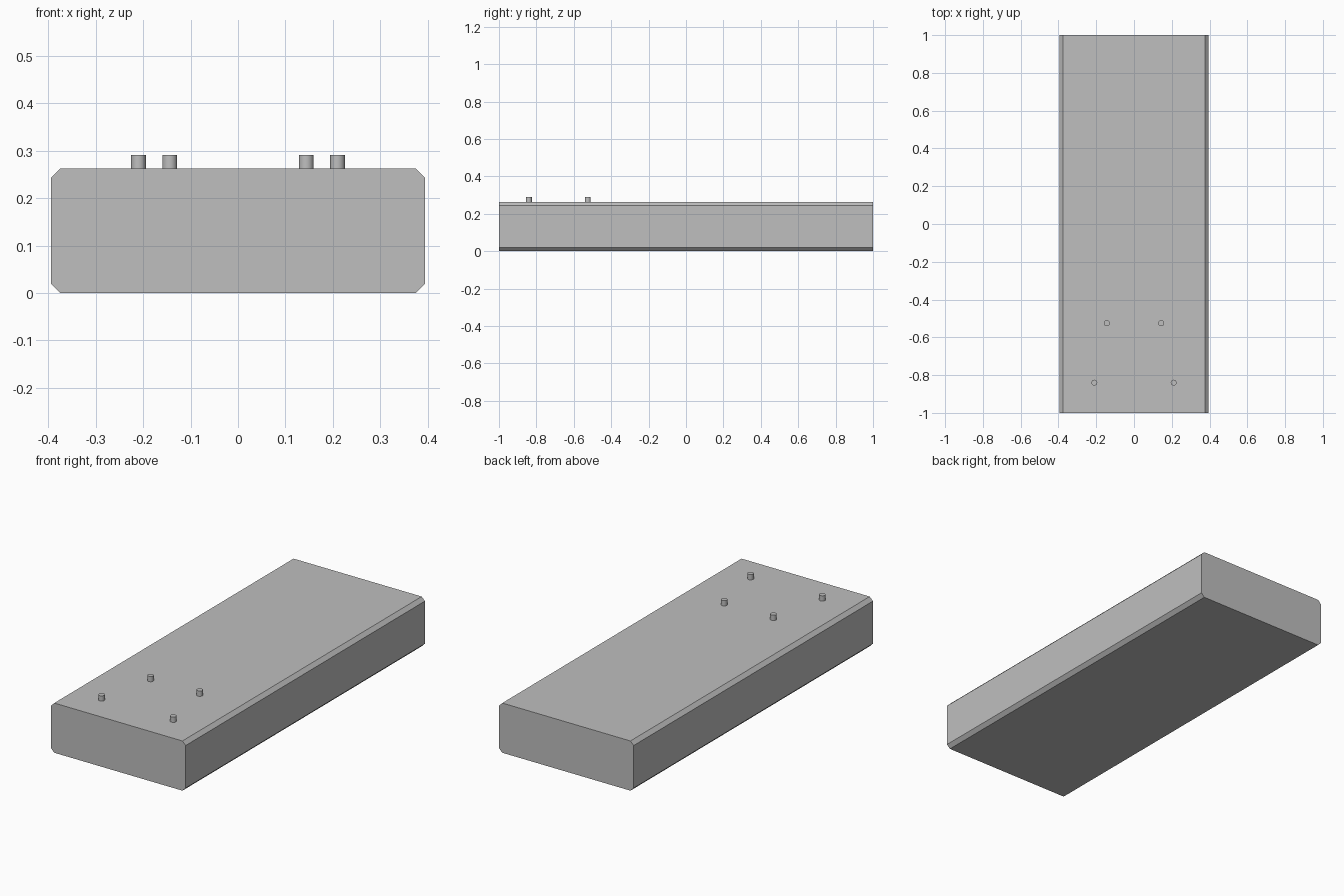
import bpy
import bmesh

old = bpy.data.objects.get("Cube")
if old:
    bpy.data.objects.remove(old, do_unlink=True)

HALF_WIDTH, HALF_LENGTH, HEIGHT, CHAMFER = 0.394, 1.0, 0.263, 0.019
PIN_RADIUS, PIN_TOP = 0.0155, 0.291

grey = bpy.data.materials.new("plain grey")
grey.use_nodes = True
colour = (0.52, 0.52, 0.52, 1)
grey.diffuse_color = colour
grey.node_tree.nodes["Principled BSDF"].inputs["Base Color"].default_value = colour


def add_block():
    """Long slab with its four lengthwise edges chamfered."""
    bm = bmesh.new()
    bmesh.ops.create_cube(bm, size=1)
    bmesh.ops.scale(bm, vec=(2 * HALF_WIDTH, 2 * HALF_LENGTH, HEIGHT), verts=bm.verts)
    bmesh.ops.translate(bm, vec=(0, 0, HEIGHT / 2), verts=bm.verts)
    long_edges = [e for e in bm.edges if e.calc_length() > 1.5]
    bmesh.ops.bevel(bm, geom=long_edges, offset=CHAMFER, segments=1, affect='EDGES')
    mesh = bpy.data.meshes.new("block")
    bm.to_mesh(mesh)
    bm.free()
    mesh.materials.append(grey)
    block = bpy.data.objects.new("block", mesh)
    bpy.context.collection.objects.link(block)


def add_pin(name, x, y):
    """Small round peg standing on the slab."""
    bpy.ops.mesh.primitive_cylinder_add(
        vertices=32, radius=PIN_RADIUS, depth=PIN_TOP - HEIGHT,
        location=(x, y, (PIN_TOP + HEIGHT) / 2))
    pin = bpy.context.object
    pin.name = name
    pin.data.materials.append(grey)
    bpy.ops.object.shade_smooth_by_angle()


add_block()

# Two mirrored pairs of pins near the front end
for row, x, y in (("front", 0.21, -0.84), ("rear", 0.144, -0.525)):
    for side, sign in (("left", 1), ("right", -1)):
        add_pin(f"{row}_{side}_pin", sign * x, y)
